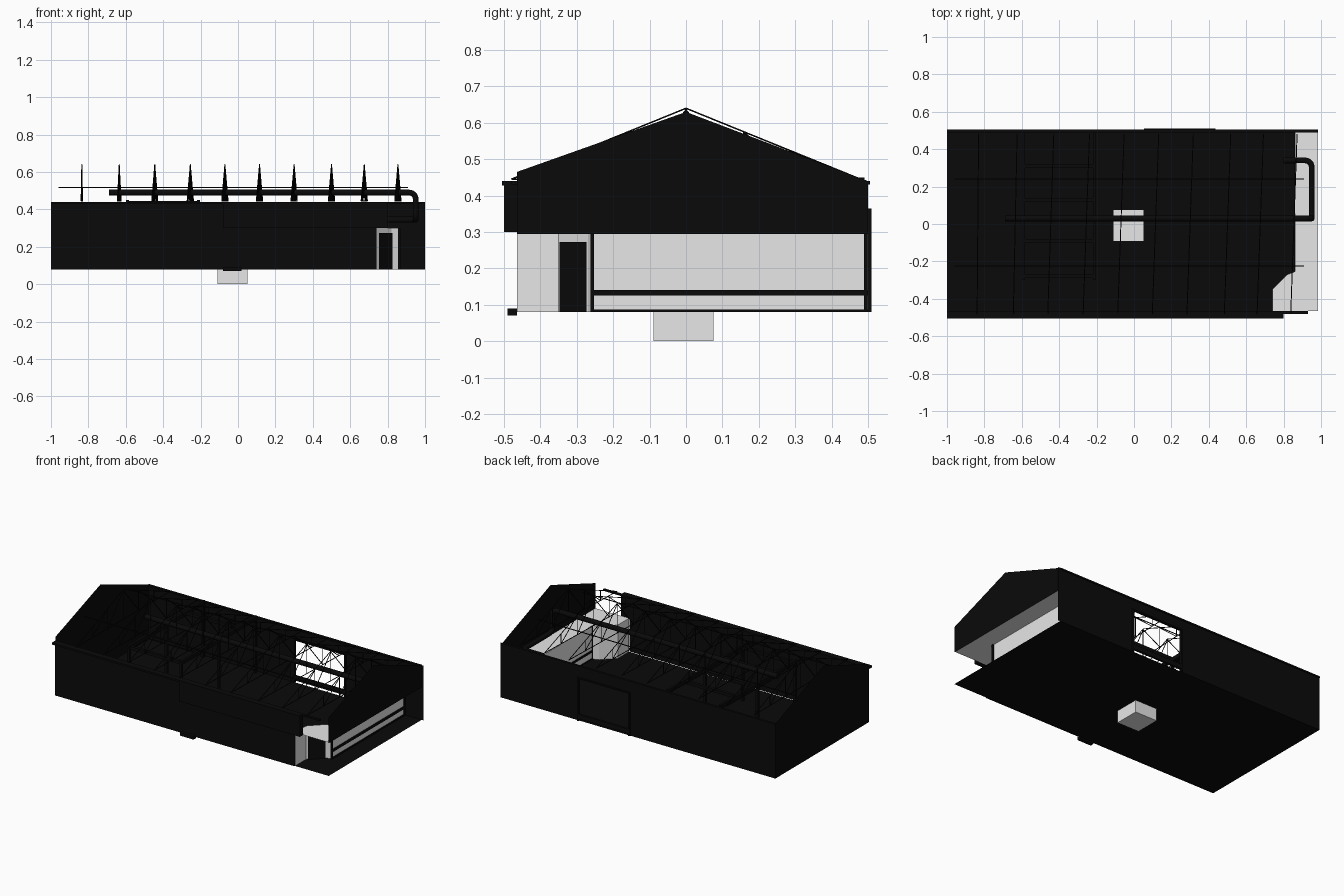
import bpy
import math
from mathutils import Vector

cube = bpy.data.objects.get("Cube")
if cube:
    bpy.data.objects.remove(cube, do_unlink=True)


def material(name, value):
    m = bpy.data.materials.new(name)
    m.use_nodes = True
    color = (value, value, value, 1)
    m.diffuse_color = color
    m.node_tree.nodes["Principled BSDF"].inputs["Base Color"].default_value = color
    return m


BLACK = material("soot black", 0.003)
PALE = material("pale grey", 0.8)
FLOOR, EAVE, LINTEL = 0.08, 0.44, 0.3
BACK, FRONT = 0.5, -0.465


def mesh(name, verts, faces, mat):
    me = bpy.data.meshes.new(name)
    me.from_pydata(verts, [], faces)
    me.materials.append(mat)
    ob = bpy.data.objects.new(name, me)
    bpy.context.collection.objects.link(ob)
    return ob


def sheet(name, points, mat):
    return mesh(name, points, [range(len(points))], mat)


def wall(name, a, b, low, high, mat):
    """Upright sheet between two plan points."""
    return sheet(name, [(*a, low), (*b, low), (*b, high), (*a, high)], mat)


def box(name, xs, ys, zs, mat):
    verts = [(x, y, z) for x in xs for y in ys for z in zs]
    faces = [(0, 1, 3, 2), (4, 6, 7, 5), (0, 4, 5, 1),
             (2, 3, 7, 6), (0, 2, 6, 4), (1, 5, 7, 3)]
    return mesh(name, verts, faces, mat)


def rods(name, lines, radius, sides=1):
    """Thin bars or pipes along polylines."""
    cu = bpy.data.curves.new(name, "CURVE")
    cu.dimensions = "3D"
    cu.bevel_depth = radius
    cu.bevel_resolution = sides
    cu.use_fill_caps = True
    for line in lines:
        sp = cu.splines.new("POLY")
        sp.points.add(len(line) - 1)
        for p, co in zip(sp.points, line):
            p.co = (*co, 1)
    cu.materials.append(BLACK)
    ob = bpy.data.objects.new(name, cu)
    bpy.context.collection.objects.link(ob)
    return ob


def rounded(points, radius, steps=6):
    """Round the inner corners of a path."""
    pts = [Vector(p) for p in points]
    out = [pts[0]]
    for a, b, c in zip(pts, pts[1:], pts[2:]):
        p = b + (a - b).normalized() * radius
        q = b + (c - b).normalized() * radius
        for i in range(steps + 1):
            t = i / steps * math.pi / 2
            out.append(p + q - b - (q - b) * math.cos(t) - (p - b) * math.sin(t))
    return out + [pts[-1]]


# Floor slab and the block beneath it
sheet("floor", [(-1, FRONT, FLOOR), (0.985, FRONT, FLOOR),
                (0.985, BACK, FLOOR), (-1, BACK, FLOOR)], BLACK)
box("floor_block", (-0.11, 0.05), (-0.09, 0.075), (0, FLOOR + 0.004), PALE)

# Gables: full height on the right end, upper part only over the porch
for name, x, low in (("right_gable", -1, FLOOR), ("left_gable", 0.985, LINTEL - 0.005)):
    sheet(name, [(x, FRONT, low), (x, BACK, low), (x, BACK, EAVE),
                 (x, 0, 0.63), (x, FRONT, 0.465)], BLACK)

# Front wall with its fascia and gutters
wall("front_wall", (-1, FRONT - 0.005), (0.74, FRONT - 0.005), FLOOR, EAVE, BLACK)
wall("front_wall_over_porch", (0.74, FRONT - 0.005), (0.8, FRONT - 0.005), LINTEL, EAVE, BLACK)
box("front_fascia", (-0.08, 0.8), (-0.5, FRONT), (LINTEL, 0.43), BLACK)
box("front_gutter", (-1, 0.8), (-0.505, FRONT), (0.428, EAVE), BLACK)
box("short_gutter", (0.8, 0.93), (-0.48, FRONT), (0.43, EAVE), BLACK)
box("front_step", (-0.08, 0.02), (-0.49, FRONT), (0.07, 0.09), BLACK)

# Back wall around a wide opening
x0, x1, top = 0.06, 0.43, 0.365
wall("back_wall_right", (-1, BACK), (x0, BACK), FLOOR, EAVE, BLACK)
wall("back_wall_left", (x1, BACK), (1, BACK), FLOOR, EAVE, BLACK)
wall("back_wall_lintel", (x0, BACK), (x1, BACK), top, EAVE, BLACK)
for side, x in (("right", x0), ("left", x1)):
    box("opening_jamb_" + side, (x - 0.006, x + 0.006), (BACK - 0.005, 0.51), (FLOOR, top), BLACK)
box("opening_head", (x0, x1), (BACK - 0.005, 0.51), (top - 0.008, top), BLACK)
box("opening_rail", (x0, x1), (BACK - 0.005, 0.51), (0.095, 0.125), BLACK)
box("back_gutter", (-1, 0.985), (0.49, 0.505), (0.43, EAVE), BLACK)

# Porch: soffit, glazed partition, angled doorway and side wall
corner, hinge, latch, post = (0.74, FRONT), (0.74, -0.35), (0.82, -0.27), (0.86, -0.255)
end = (0.86, BACK)
porch = [corner, hinge, latch, post, end, (0.985, BACK), (0.985, FRONT)]
sheet("porch_soffit", [(x, y, LINTEL) for x, y in porch], PALE)
wall("porch_side_wall", corner, hinge, FLOOR, LINTEL, PALE)
wall("doorway_wall", hinge, latch, FLOOR, LINTEL, PALE)
wall("doorway_return", latch, post, FLOOR, LINTEL, PALE)
wall("glazed_partition", post, end, FLOOR, LINTEL, PALE)
wall("porch_door", (0.753, -0.347), (0.827, -0.273), FLOOR, 0.273, BLACK)
box("partition_rail", (0.857, 0.868), (-0.255, BACK), (0.125, 0.14), BLACK)
box("partition_sill", (0.857, 0.868), (-0.255, BACK), (FLOOR, 0.087), BLACK)
for name, y in (("front_mullion", -0.258), ("back_mullion", 0.494)):
    box(name, (0.855, 0.868), (y - 0.005, y + 0.005), (FLOOR, LINTEL), BLACK)

# Roof trusses, most turned slightly off square
trusses = (-0.835, -0.635, -0.445, -0.255, -0.07, 0.115, 0.3, 0.5, 0.675, 0.855)
for i, x in enumerate(trusses):
    turn = min(0.017, 0.004 + 0.006 * i)

    def at(t, z):
        return (x + turn * t, 0.48 * t, z)

    def roof(t):
        return 0.635 - 0.185 * abs(t)

    lines = [[at(-1, 0.445), at(0, 0.64), at(1, 0.445)],
             [at(-1, 0.445), at(1, 0.445)], [at(0, 0.445), at(0, 0.64)]]
    for s in (-1, 1):
        for t in (0.33, 0.66):
            lines.append([at(s * t, 0.445), at(s * t, roof(t))])
            lines.append([at(s * t, 0.445), at(s * (t - 0.33), roof(t - 0.33))])
    rods("roof_truss", lines, 0.0025)

# Long purlins
rods("purlins", [[(-0.96, y, 0.517), (0.91, y, 0.517)] for y in (-0.225, 0.24)], 0.003)

# Overhead duct with a drop into the porch end
duct = [(-0.69, 0.03, 0.49), (0.95, 0.03, 0.49), (0.95, 0.03, 0.345),
        (0.95, 0.34, 0.345), (0.8, 0.34, 0.345)]
rods("overhead_duct", [rounded(duct, 0.035)], 0.016, 3)

# Crane frame
for name, x in (("right_crane_beam", -0.59), ("left_crane_beam", -0.21)):
    box(name, (x - 0.008, x + 0.008), (-0.3, 0.49), (0.425, 0.45), BLACK)
    for y in (-0.29, 0.1, 0.48):
        box("crane_post", (x - 0.008, x + 0.008), (y - 0.008, y + 0.008), (FLOOR, 0.43), BLACK)
for y in (-0.28, -0.09, 0.13, 0.31):
    box("crane_crossbeam", (-0.59, -0.21), (y - 0.01, y + 0.01), (0.425, 0.445), BLACK)
